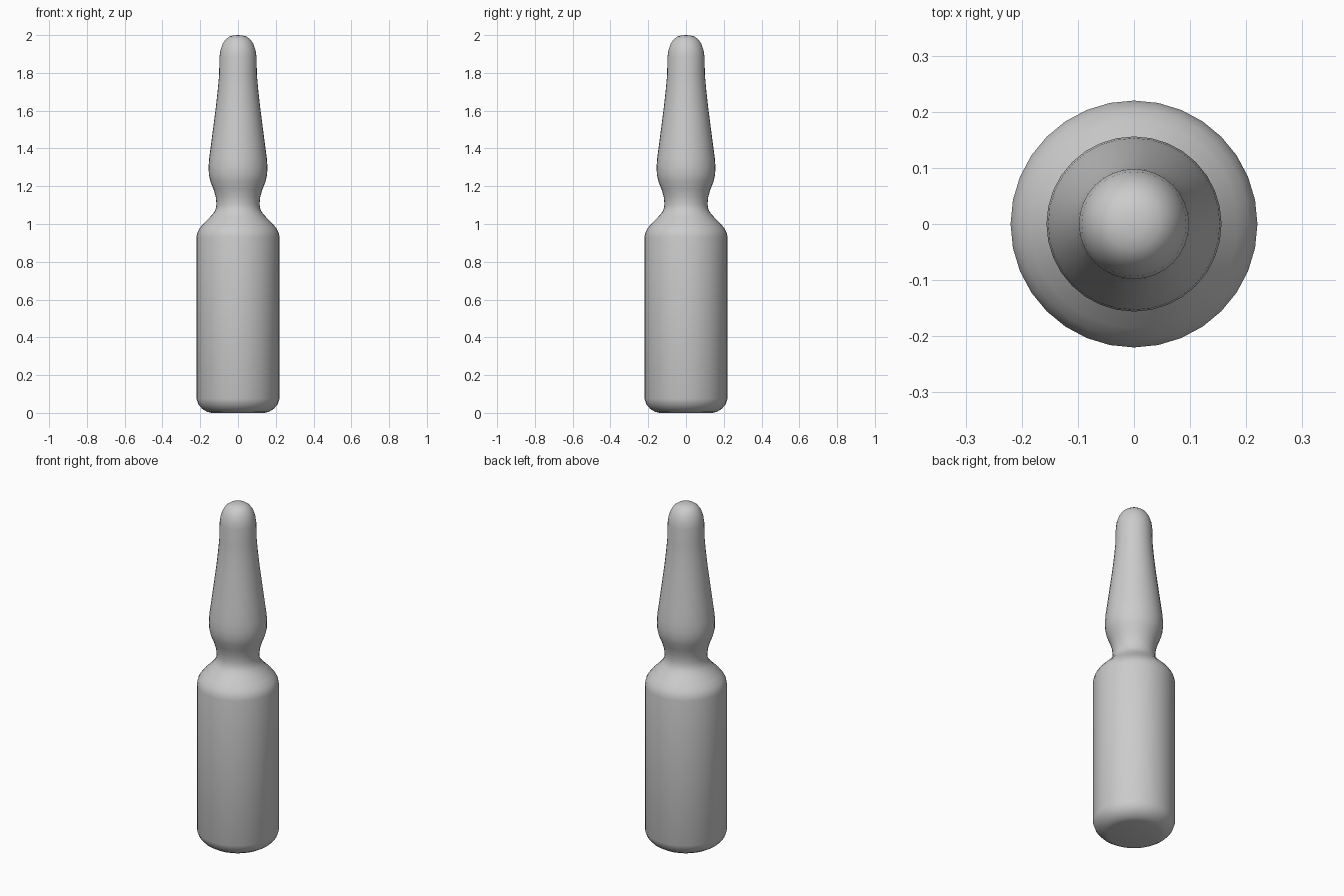
import bpy
import bmesh
from math import cos, sin, tau

if "Cube" in bpy.data.objects:
    bpy.data.objects.remove(bpy.data.objects["Cube"], do_unlink=True)

# Single grey glass colour
glass = bpy.data.materials.new("grey_glass")
glass.use_nodes = True
grey = (0.6, 0.6, 0.6, 1)
glass.diffuse_color = grey
glass.node_tree.nodes["Principled BSDF"].inputs["Base Color"].default_value = grey

# Silhouette as (radius, height): base, body, shoulder, neck, bulb, stem, tip
profile = [
    (0.14, 0.0), (0.165, 0.006), (0.19, 0.022), (0.21, 0.045), (0.22, 0.075),
    (0.22, 0.93), (0.215, 0.955), (0.205, 0.975), (0.185, 1.0), (0.15, 1.035),
    (0.128, 1.06), (0.118, 1.08), (0.114, 1.105), (0.118, 1.145), (0.13, 1.185),
    (0.146, 1.225), (0.154, 1.26), (0.156, 1.3), (0.153, 1.345), (0.143, 1.42),
    (0.13, 1.52), (0.117, 1.62), (0.107, 1.71), (0.1, 1.79), (0.098, 1.885),
    (0.093, 1.92), (0.082, 1.953), (0.066, 1.977), (0.046, 1.992), (0.023, 1.998),
]


def lathe(name, points, top, sides, material):
    """Spin a profile round z, with a flat base and a pointed pole at the top."""
    bm = bmesh.new()
    rings = [[bm.verts.new((r * cos(tau * i / sides), r * sin(tau * i / sides), z))
              for i in range(sides)] for r, z in points]
    pole = bm.verts.new((0, 0, top))
    bm.faces.new(rings[0][::-1])
    for i in range(sides):
        j = (i + 1) % sides
        for low, high in zip(rings, rings[1:]):
            bm.faces.new((low[i], low[j], high[j], high[i]))
        bm.faces.new((rings[-1][i], rings[-1][j], pole))
    for face in bm.faces:
        face.smooth = True
    mesh = bpy.data.meshes.new(name)
    bm.to_mesh(mesh)
    bm.free()
    mesh.materials.append(material)
    obj = bpy.data.objects.new(name, mesh)
    bpy.context.collection.objects.link(obj)
    return obj


# Sealed glass vial
lathe("glass_vial", profile, 2.0, 32, glass)
